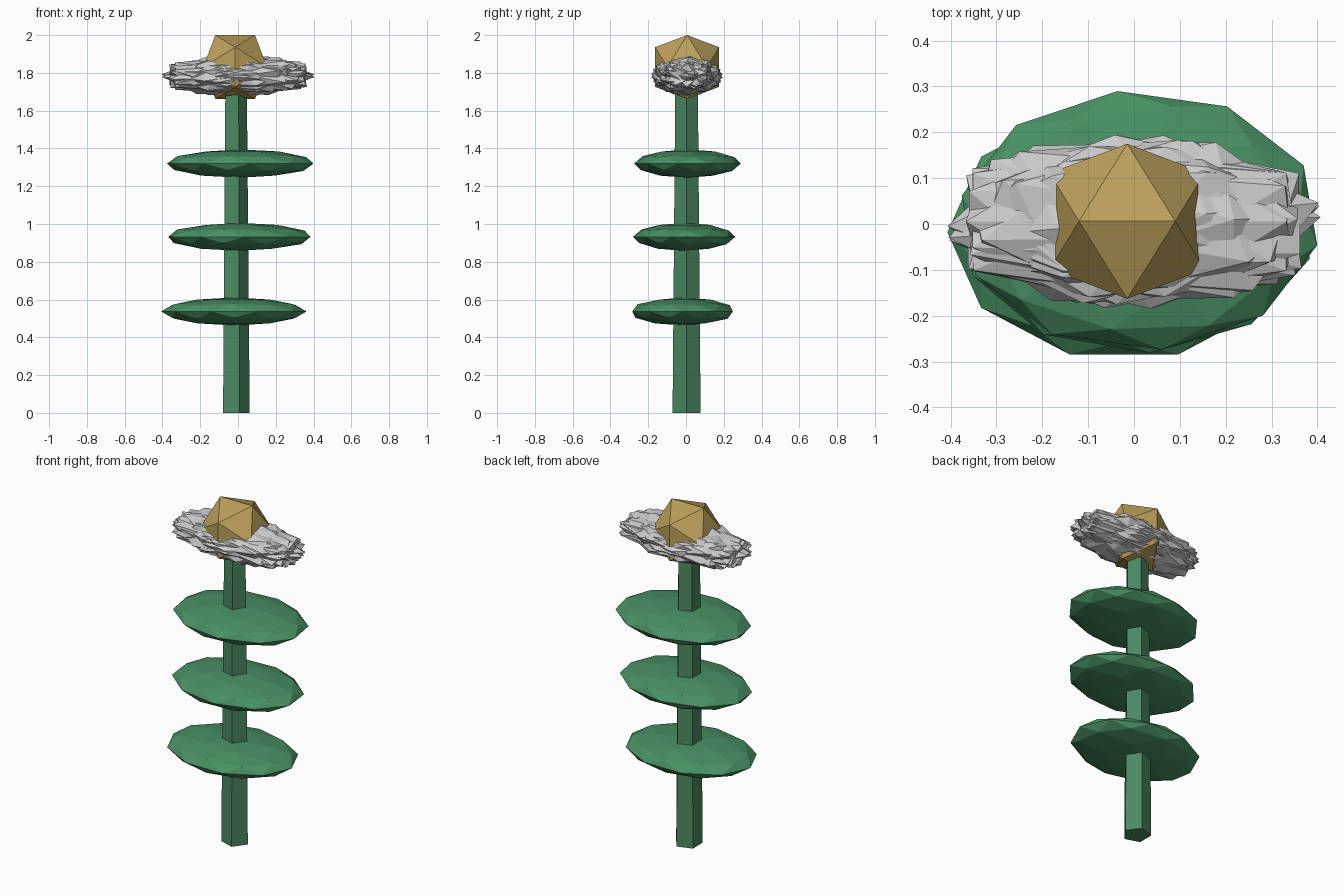
import bpy, bmesh, math, random
from mathutils import Matrix, Vector, Euler

if "Cube" in bpy.data.objects:
    bpy.data.objects.remove(bpy.data.objects["Cube"])

random.seed(4)


def material(name, rgb):
    m = bpy.data.materials.new(name)
    m.diffuse_color = (*rgb, 1)
    m.use_nodes = True
    m.node_tree.nodes["Principled BSDF"].inputs["Base Color"].default_value = m.diffuse_color
    return m


def finish(bm, name, loc, mat=None):
    bmesh.ops.recalc_face_normals(bm, faces=bm.faces)
    me = bpy.data.meshes.new(name)
    bm.to_mesh(me)
    bm.free()
    ob = bpy.data.objects.new(name, me)
    ob.location = loc
    bpy.context.collection.objects.link(ob)
    if mat:
        me.materials.append(mat)
    return ob


stem_green = material("stem_green", (0.07, 0.25, 0.12))
leaf_green = material("leaf_green", (0.065, 0.28, 0.125))
gold = material("gold", (0.50, 0.35, 0.105))

# Five-sided tapering stem with a corner towards +x
bm = bmesh.new()
bmesh.ops.create_cone(bm, cap_ends=True, segments=5, radius1=0.078, radius2=0.063, depth=1.72)
corner = max((v.co for v in bm.verts if v.co.z < 0), key=lambda c: c.x)
bmesh.ops.rotate(bm, verts=bm.verts,
                 matrix=Matrix.Rotation(-math.atan2(corner.y, corner.x), 3, 'Z'))
finish(bm, "stem", (-0.016, 0.003, 0.86), stem_green)

# Three flattened faceted leaf discs
leaves = [((-0.022, -0.018, 0.537), (0.385, 0.28, 0.074), 18),
          ((0.007, -0.01, 0.932), (0.388, 0.272, 0.074), 4),
          ((0.012, 0.008, 1.32), (0.395, 0.284, 0.075), 7)]
for i, (loc, size, turn) in enumerate(leaves):
    bm = bmesh.new()
    bmesh.ops.create_icosphere(bm, subdivisions=2, radius=1)
    bmesh.ops.rotate(bm, verts=bm.verts, matrix=Matrix.Rotation(math.radians(turn), 3, 'Z'))
    bmesh.ops.scale(bm, verts=bm.verts, vec=size)
    finish(bm, f"leaf_{i + 1}", loc, leaf_green)

# Spiky petal head: icosahedra turned about the long axis inside one blunt flattened envelope
bm = bmesh.new()
for i in range(10):
    rot = (Matrix.Rotation(i * math.tau / 10, 4, 'X')
           @ Matrix.Rotation(random.uniform(-0.45, 0.45), 4, 'Y'))
    new = bmesh.ops.create_icosphere(bm, subdivisions=1, radius=1, matrix=rot)["verts"]
    for v in new:
        # blunt ends along x, round section across
        r = math.hypot(v.co.y, v.co.z)
        p = (abs(v.co.x) ** 2.5 + r ** 2.5) ** (1 / 2.5)
        v.co = Vector((v.co.x * 0.407, v.co.y * 0.19, v.co.z * 0.107)) / p
finish(bm, "petals", (0, 0.005, 1.785))

# Golden icosahedron centre, resting on an edge
bm = bmesh.new()
a, b = 0.105, 0.169
for s in (-a, a):
    for t in (-b, b):
        for co in ((s, 0, t), (0, t, s), (t, s, 0)):
            bm.verts.new(co)
bmesh.ops.convex_hull(bm, input=bm.verts)
finish(bm, "flower_centre", (-0.015, 0.006, 1.831), gold)
